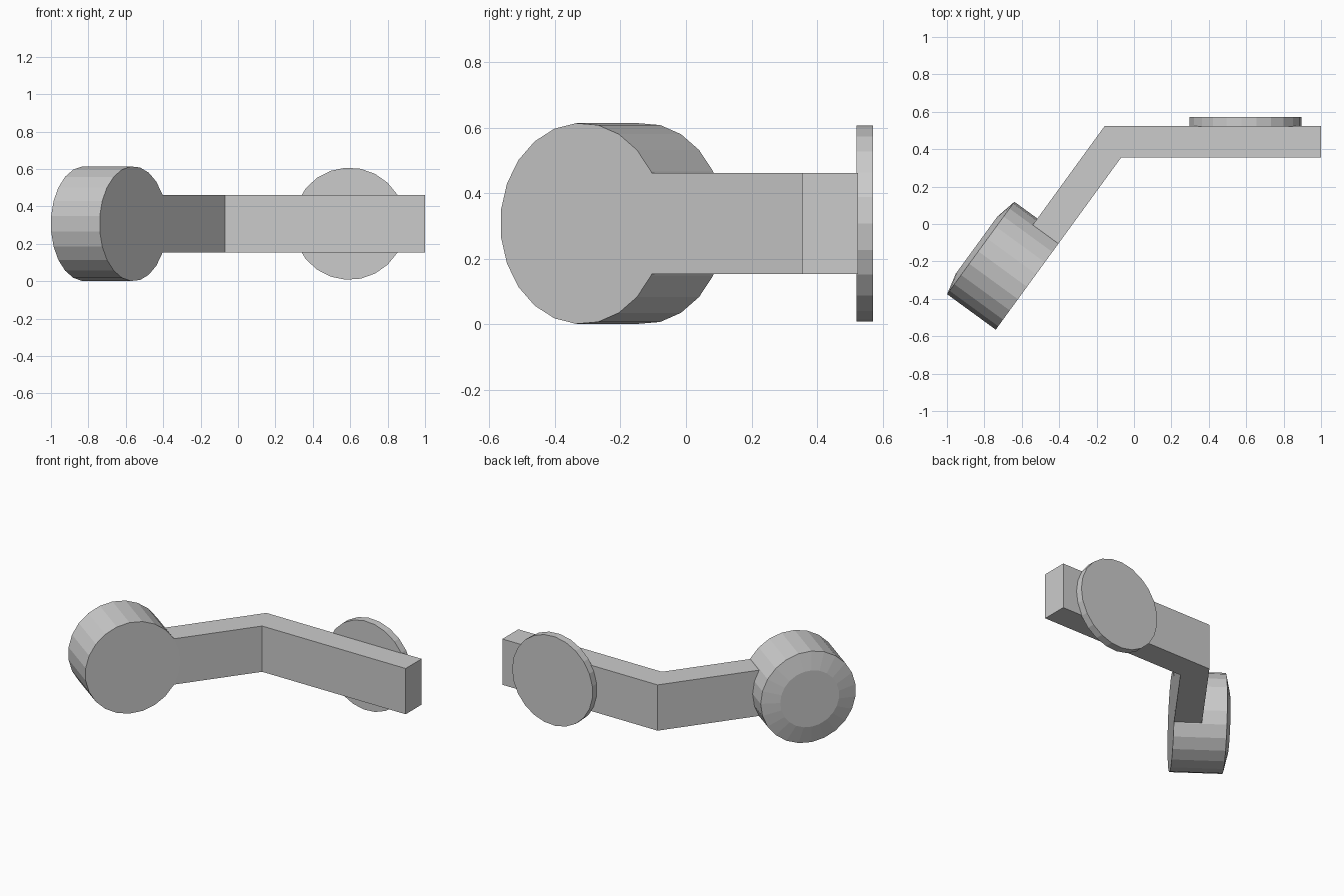
import bpy, bmesh
from math import cos, sin, tau
from mathutils import Vector

if "Cube" in bpy.data.objects:
    bpy.data.objects.remove(bpy.data.objects["Cube"])

ZC = 0.307      # shared height of the part axes
SIDES = 23


def make_object(name, bm):
    bmesh.ops.recalc_face_normals(bm, faces=bm.faces)
    mesh = bpy.data.meshes.new(name)
    bm.to_mesh(mesh)
    bm.free()
    obj = bpy.data.objects.new(name, mesh)
    bpy.context.collection.objects.link(obj)
    return obj


def turned_disc(name, center, u, axis, profile):
    """Rings of (radius, depth) around a horizontal axis, capped at both ends."""
    bm = bmesh.new()
    up = Vector((0, 0, 1))
    rings = []
    for r, d in profile:
        rings.append([bm.verts.new(center + axis * d
                      + u * r * cos(tau * i / SIDES) + up * r * sin(tau * i / SIDES))
                      for i in range(SIDES)])
    for a, b in zip(rings, rings[1:]):
        for i in range(SIDES):
            j = (i + 1) % SIDES
            bm.faces.new((a[i], a[j], b[j], b[i]))
    bm.faces.new(rings[0])
    bm.faces.new(rings[-1])
    return make_object(name, bm)


# Direction of the slanted half and its outward (back-left) normal
u = Vector((0.589, 0.808, 0)).normalized()
n = Vector((-u.y, u.x, 0))
hub_center = Vector((-0.56, -0.319, ZC))

# Round hub with a shallow tapered back
turned_disc("round_hub", hub_center, u, n,
            [(0.307, 0), (0.307, 0.322), (0.19, 0.349)])

# Bent arm: top-view outline extruded upward, front flush with the hub face
end_front = hub_center + u * 0.255
end_back = end_front + n * 0.17
outline = [(end_front.x, end_front.y), (-0.069, 0.355), (1, 0.355),
           (1, 0.525), (-0.156, 0.525), (end_back.x, end_back.y)]
bm = bmesh.new()
base = bm.faces.new([bm.verts.new((x, y, ZC - 0.154)) for x, y in outline])
ext = bmesh.ops.extrude_face_region(bm, geom=[base], use_keep_orig=True)
top = [v for v in ext["geom"] if isinstance(v, bmesh.types.BMVert)]
bmesh.ops.translate(bm, verts=top, vec=(0, 0, 0.308))
make_object("bent_arm", bm)

# Thin plate on the back of the straight half
turned_disc("back_disc", Vector((0.595, 0.52, ZC)), Vector((1, 0, 0)),
            Vector((0, 1, 0)), [(0.3, 0), (0.3, 0.051)])
